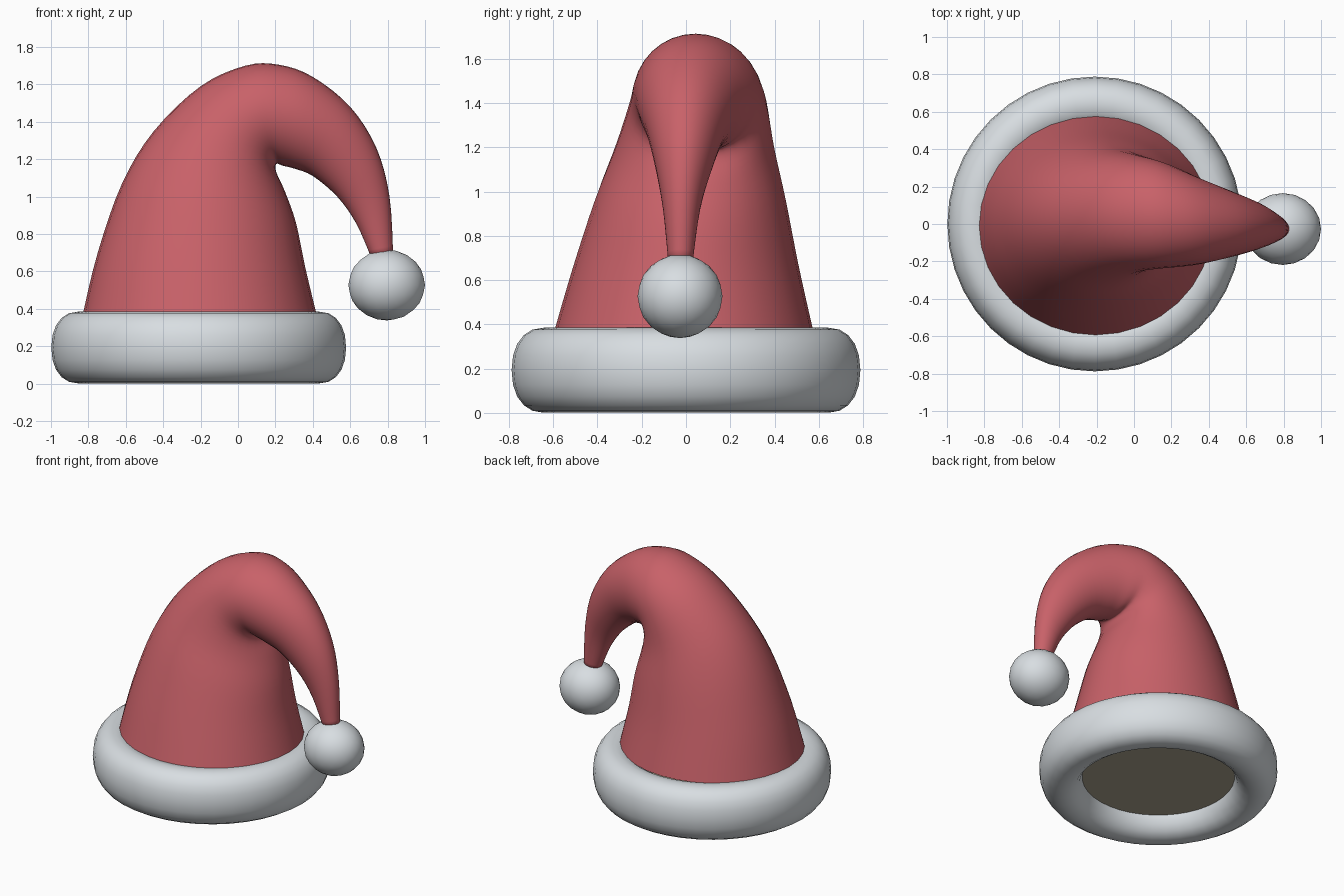
import bpy, bmesh, math
from mathutils import Vector

if "Cube" in bpy.data.objects:
    bpy.data.objects.remove(bpy.data.objects["Cube"])


def material(name, color):
    m = bpy.data.materials.new(name)
    m.diffuse_color = (*color, 1)
    m.use_nodes = True
    m.node_tree.nodes["Principled BSDF"].inputs["Base Color"].default_value = m.diffuse_color
    return m


red = material("red felt", (0.58, 0.12, 0.14))
white = material("white fluff", (0.69, 0.73, 0.76))
tan = material("tan lining", (0.42, 0.38, 0.28))


def add_object(name, bm, mat):
    bmesh.ops.recalc_face_normals(bm, faces=bm.faces)
    mesh = bpy.data.meshes.new(name)
    bm.to_mesh(mesh)
    bm.free()
    for p in mesh.polygons:
        p.use_smooth = True
    mesh.materials.append(mat)
    ob = bpy.data.objects.new(name, mesh)
    bpy.context.collection.objects.link(ob)
    return ob


def skin(bm, rings, closed):
    """Join rings of points with quads."""
    rows = [[bm.verts.new(p) for p in r] for r in rings]
    n = len(rows[0])
    pairs = list(zip(rows, rows[1:])) + ([(rows[-1], rows[0])] if closed else [])
    for a, b in pairs:
        for i in range(n):
            j = (i + 1) % n
            bm.faces.new((a[i], a[j], b[j], b[i]))
    return rows


def catmull(p0, p1, p2, p3, t):
    return [0.5 * (2 * b + (c - a) * t + (2 * a - 5 * b + 4 * c - d) * t * t
                   + (3 * b - a - 3 * c + d) * t ** 3)
            for a, b, c, d in zip(p0, p1, p2, p3)]


# Drooping cap: sections as outer x, outer z, inner x, inner z, half width, centre y
sections = [
    (-0.83, 0.37, 0.42, 0.37, 0.585, -0.01),
    (-0.75, 0.70, 0.36, 0.62, 0.51, 0.0),
    (-0.62, 1.07, 0.31, 0.86, 0.43, 0.02),
    (-0.45, 1.35, 0.25, 1.03, 0.36, 0.04),
    (-0.20, 1.59, 0.205, 1.13, 0.315, 0.055),
    (0.04, 1.70, 0.205, 1.175, 0.29, 0.05),
    (0.22, 1.705, 0.24, 1.165, 0.265, 0.035),
    (0.40, 1.64, 0.30, 1.15, 0.23, 0.015),
    (0.60, 1.48, 0.40, 1.11, 0.18, 0.0),
    (0.74, 1.26, 0.53, 1.00, 0.13, -0.01),
    (0.81, 1.00, 0.63, 0.86, 0.085, -0.02),
    (0.83, 0.68, 0.71, 0.68, 0.055, -0.025),
]
STEPS, SIDES = 4, 32
padded = [sections[0]] + sections + [sections[-1]]
dense = [catmull(*padded[i:i + 4], k / STEPS)
         for i in range(len(sections) - 1) for k in range(STEPS)]
dense.append(sections[-1])
rings = []
for ox, oz, ix, iz, w, cy in dense:
    mid = Vector(((ox + ix) / 2, cy, (oz + iz) / 2))
    half = Vector(((ix - ox) / 2, 0, (iz - oz) / 2))
    angles = [math.tau * i / SIDES for i in range(SIDES)]
    rings.append([mid + half * math.cos(a) + Vector((0, w * math.sin(a), 0))
                  for a in angles])
bm = bmesh.new()
rows = skin(bm, rings, False)
bm.faces.new(rows[-1])
add_object("cap", bm, red)

# Fluffy brim ring
CX = -0.21
rings = []
for i in range(40):
    a = math.tau * i / 40
    ring = []
    for k in range(20):
        t = math.tau * k / 20
        c, s = math.cos(t), math.sin(t)
        r = 0.643 + 0.145 * math.copysign(abs(c) ** 0.9, c)
        z = 0.193 + 0.192 * math.copysign(abs(s) ** 0.9, s)
        ring.append((CX + r * math.cos(a), r * math.sin(a), z))
    rings.append(ring)
bm = bmesh.new()
skin(bm, rings, True)
add_object("brim", bm, white)

# Lining that closes the opening
bm = bmesh.new()
bmesh.ops.create_circle(bm, cap_ends=True, segments=40, radius=0.53)
ob = add_object("lining", bm, tan)
ob.location = (CX, 0, 0.13)
ob.rotation_euler = (math.pi, 0, 0)

# Pompom at the tip
bm = bmesh.new()
bmesh.ops.create_icosphere(bm, subdivisions=3, radius=1)
ob = add_object("pompom", bm, white)
ob.location = (0.795, -0.027, 0.527)
ob.scale = (0.205, 0.192, 0.189)
